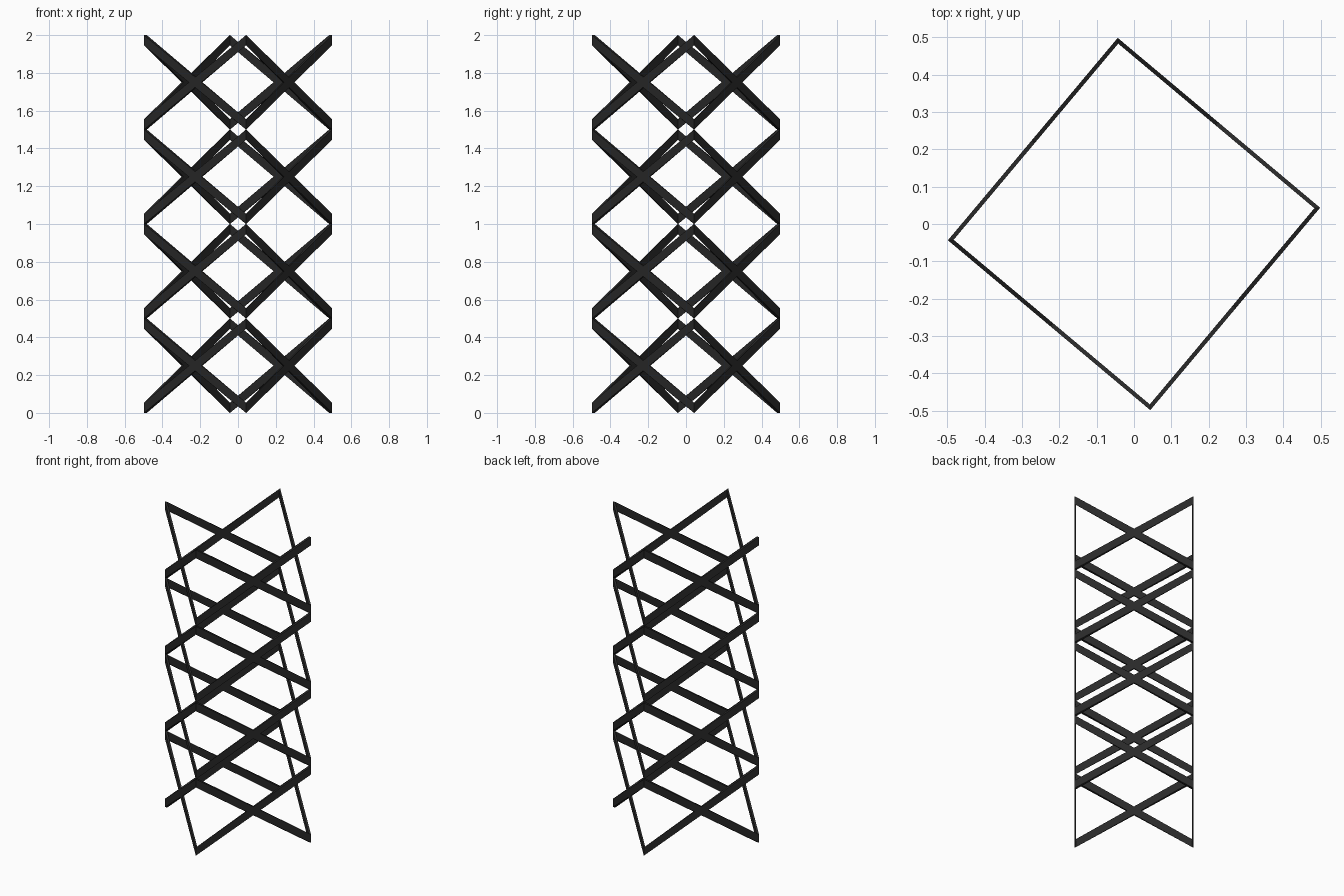
import bpy, bmesh
from math import sin, cos, radians

if "Cube" in bpy.data.objects:
    bpy.data.objects.remove(bpy.data.objects["Cube"])

RADIUS = 0.5       # outer corner radius of the square plan
TURN = 5           # rotation of the plan in degrees
THICK = 0.011      # strip thickness
BAND = 0.054       # vertical height of a strip
LEVEL = 0.5        # height of one crossed bay
INNER = RADIUS - THICK * 2 ** 0.5

mat = bpy.data.materials.new("charcoal")
mat.diffuse_color = (0.022, 0.022, 0.022, 1)
mat.use_nodes = True
mat.node_tree.nodes["Principled BSDF"].inputs["Base Color"].default_value = mat.diffuse_color


def corner(side, radius):
    a = radians(TURN + 90 * side)
    return radius * cos(a), radius * sin(a)


def strip(name, side, z_start, z_end):
    """Sloping flat strip between two neighbouring corners, mitred at its ends."""
    bm = bmesh.new()
    rings = []
    for s, z in ((side, z_start), (side + 1, z_end)):
        o, i = corner(s, RADIUS), corner(s, INNER)
        rings.append([bm.verts.new(p) for p in
                      ((*o, z), (*i, z), (*i, z + BAND), (*o, z + BAND))])
    a, b = rings
    bm.faces.new(a)
    bm.faces.new(b[::-1])
    for k in range(4):
        n = (k + 1) % 4
        bm.faces.new((a[k], b[k], b[n], a[n]))
    bmesh.ops.recalc_face_normals(bm, faces=bm.faces)
    mesh = bpy.data.meshes.new(name)
    bm.to_mesh(mesh)
    bm.free()
    mesh.materials.append(mat)
    bpy.context.collection.objects.link(bpy.data.objects.new(name, mesh))


# Crossed pair of strips on each of four sides, stacked four bays high
for level in range(4):
    low = level * LEVEL
    high = low + LEVEL - BAND
    for side in range(4):
        strip(f"rising_brace_{level}_{side}", side, low, high)
        strip(f"falling_brace_{level}_{side}", side, high, low)
